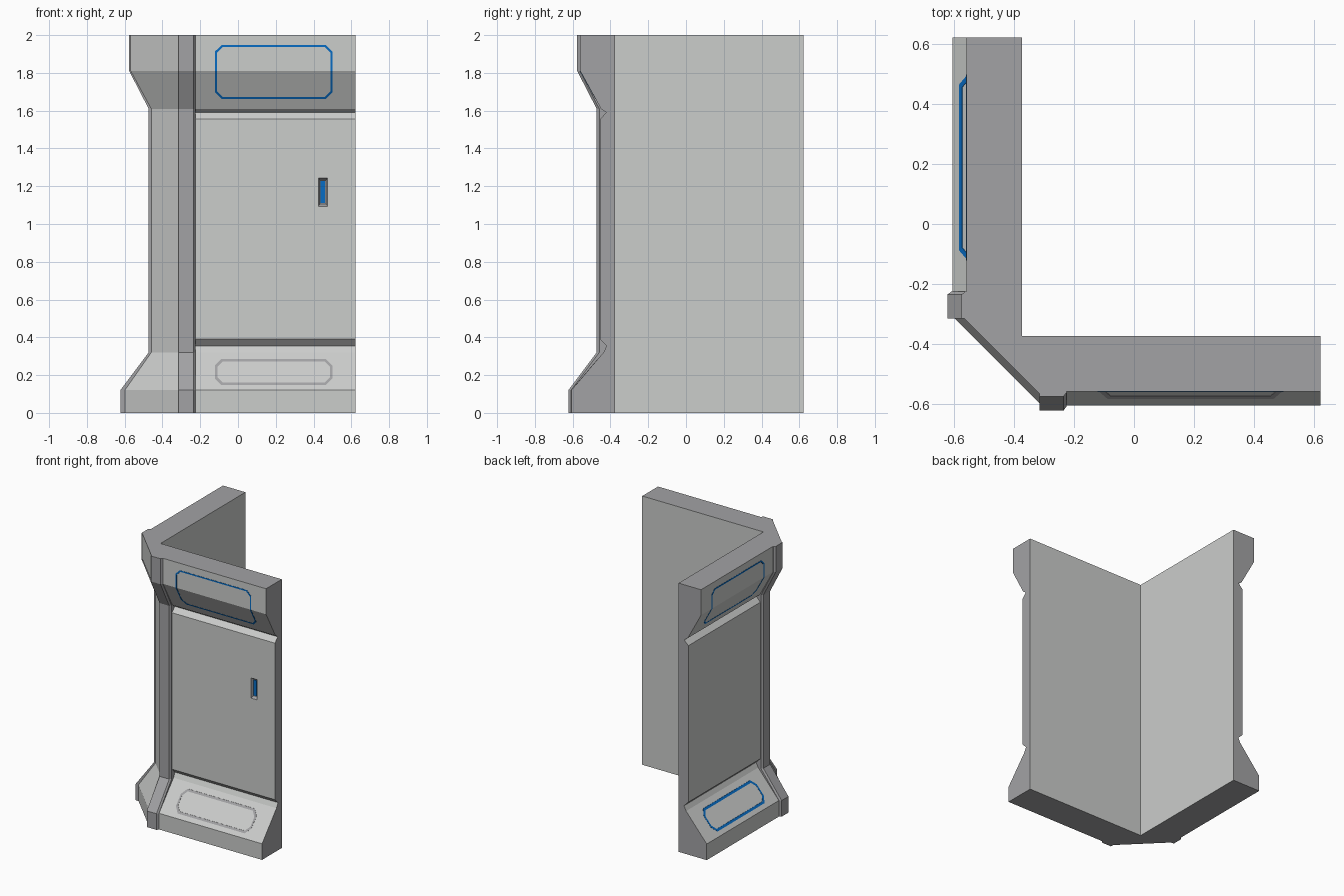
import bpy, bmesh

if "Cube" in bpy.data.objects:
    bpy.data.objects.remove(bpy.data.objects["Cube"])


def material(name, rgb):
    m = bpy.data.materials.new(name)
    m.diffuse_color = (*rgb, 1)
    m.use_nodes = True
    m.node_tree.nodes["Principled BSDF"].inputs["Base Color"].default_value = m.diffuse_color
    return m


LIGHT = material("light_grey", (0.60, 0.61, 0.60))
DARK = material("dark_grey", (0.365, 0.365, 0.375))
BLUE = material("blue", (0.002, 0.15, 0.55))

INNER, SIDE, END = 0.375, -0.225, 0.623
# outward depth and height of the wall face, from the floor up
WALL = [(0.607, 0), (0.607, 0.12), (0.437, 0.32), (0.42, 0.355), (0.455, 0.39),
        (0.455, 1.555), (0.422, 1.59), (0.45, 1.61), (0.56, 1.81), (0.56, 2.0)]


def make(name, verts, faces, mats, swap=False):
    """Mesh object; swap mirrors it over the corner diagonal."""
    me = bpy.data.meshes.new(name)
    me.from_pydata([(y, x, z) if swap else (x, y, z) for x, y, z in verts], [], faces)
    bm = bmesh.new()
    bm.from_mesh(me)
    bmesh.ops.recalc_face_normals(bm, faces=bm.faces)
    bm.to_mesh(me)
    bm.free()
    for m in mats:
        me.materials.append(m)
    ob = bpy.data.objects.new(name, me)
    bpy.context.scene.collection.objects.link(ob)
    return ob


def loft(rings, closed=False):
    """Verts and faces joining equal rings, capped unless closed in a loop."""
    n, k = len(rings[0]), len(rings)
    verts = [p for r in rings for p in r]
    faces = [(a * n + i, a * n + (i + 1) % n, (a + 1) % k * n + (i + 1) % n, (a + 1) % k * n + i)
             for a in range(k if closed else k - 1) for i in range(n)]
    if not closed:
        faces += [tuple(range(n)), tuple(range((k - 1) * n, k * n))]
    return verts, faces


def depth(z):
    for (d0, z0), (d1, z1) in zip(WALL, WALL[1:]):
        if z0 <= z <= z1:
            return d0 + (d1 - d0) * (z - z0) / (z1 - z0)


def wing(name, swap):
    prof = [(INNER, 0)] + WALL + [(INNER, 2.0)]
    rings = [[(x, -d, z) for d, z in prof] for x in (SIDE, END)]
    return make(name, *loft(rings), [LIGHT, DARK], swap)


def frame(name, z0, z1, zm, w, mat, swap):
    """Thin chamfered outline that follows the wall face."""
    def ring(g, off):
        x0, x1, a, b, c = -0.122 + g, 0.5 - g, z0 + g, z1 - g, 0.035 - 0.4 * g
        pts = [(x0 + c, a), (x1 - c, a), (x1, a + c), (x1, zm), (x1, b - c),
               (x1 - c, b), (x0 + c, b), (x0, b - c), (x0, zm), (x0, a + c)]
        return [(x, -depth(z) - off, z) for x, z in pts]
    rings = [ring(0, 0.0015), ring(w, 0.0015), ring(w, -0.003), ring(0, -0.003)]
    make(name, *loft(rings, True), [mat], swap)


def tapered_box(name, front_rect, back_rect, y0, y1, mat):
    rings = [[(x0, y, z0), (x1, y, z0), (x1, y, z1), (x0, y, z1)]
             for y, (x0, x1, z0, z1) in ((y0, front_rect), (y1, back_rect))]
    return make(name, *loft(rings), [mat])


# Two wall wings at right angles
front = wing("front_wall", False)
left = wing("left_wall", True)

# Sloped handle recess in the front wall with a blue light strip
cutter = tapered_box("recess_cutter", (0.424, 0.476, 1.092, 1.245),
                     (0.434, 0.466, 1.106, 1.231), -0.457, -0.436, DARK)
cutter.hide_render = True
mod = front.modifiers.new("recess", 'BOOLEAN')
mod.operation, mod.object, mod.solver = 'DIFFERENCE', cutter, 'EXACT'
bpy.context.view_layer.objects.active = front
bpy.ops.object.modifier_apply(modifier="recess")
bpy.data.objects.remove(cutter)
strip = (0.438, 0.461, 1.112, 1.227)
tapered_box("handle_light", strip, strip, -0.441, -0.434, BLUE)

# Dark ends, tops, undersides and recess on the wings
for ob, axis in ((front, 0), (left, 1)):
    for p in ob.data.polygons:
        c = p.center
        in_recess = (ob is front and 0.42 < c.x < 0.48 and 1.09 < c.z < 1.247
                     and -0.4545 < c.y < -0.4)
        p.material_index = int(abs(p.normal[axis]) > 0.9 or abs(p.normal.z) > 0.95 or in_recess)

# Thin outlines on the upper and lower wall bands
for side, swap, low in (("front", False, DARK), ("left", True, BLUE)):
    frame(side + "_upper_outline", 1.662, 1.948, 1.81, 0.010, BLUE, swap)
    frame(side + "_lower_outline", 0.147, 0.286, 0.215, 0.013, low, swap)


# Corner: two posts joined by a diagonal face
def corner_ring(d, inset, z):
    half = [(SIDE, -INNER), (SIDE, -(d - 0.014)), (-0.235, -d),
            (-0.315, -d), (-0.315, -(d - inset))]
    pts = [(-INNER, -INNER)] + half + [(y, x) for x, y in reversed(half)]
    return [(x, y, z) for x, y in pts]


levels = [(0.623, 0.024, 0), (0.623, 0.024, 0.12), (0.473, 0.014, 0.32),
          (0.473, 0.014, 1.61), (0.576, 0.008, 1.81), (0.576, 0.008, 2.0)]
corner = make("corner_post", *loft([corner_ring(*l) for l in levels]), [LIGHT, DARK])
for p in corner.data.polygons:
    n, c = p.normal, p.center
    diagonal = n.x < -0.3 and n.y < -0.3
    inner = (n.x > 0.9 and c.x < -0.37) or (n.y > 0.9 and c.y < -0.37)
    p.material_index = 0 if diagonal or inner else 1
